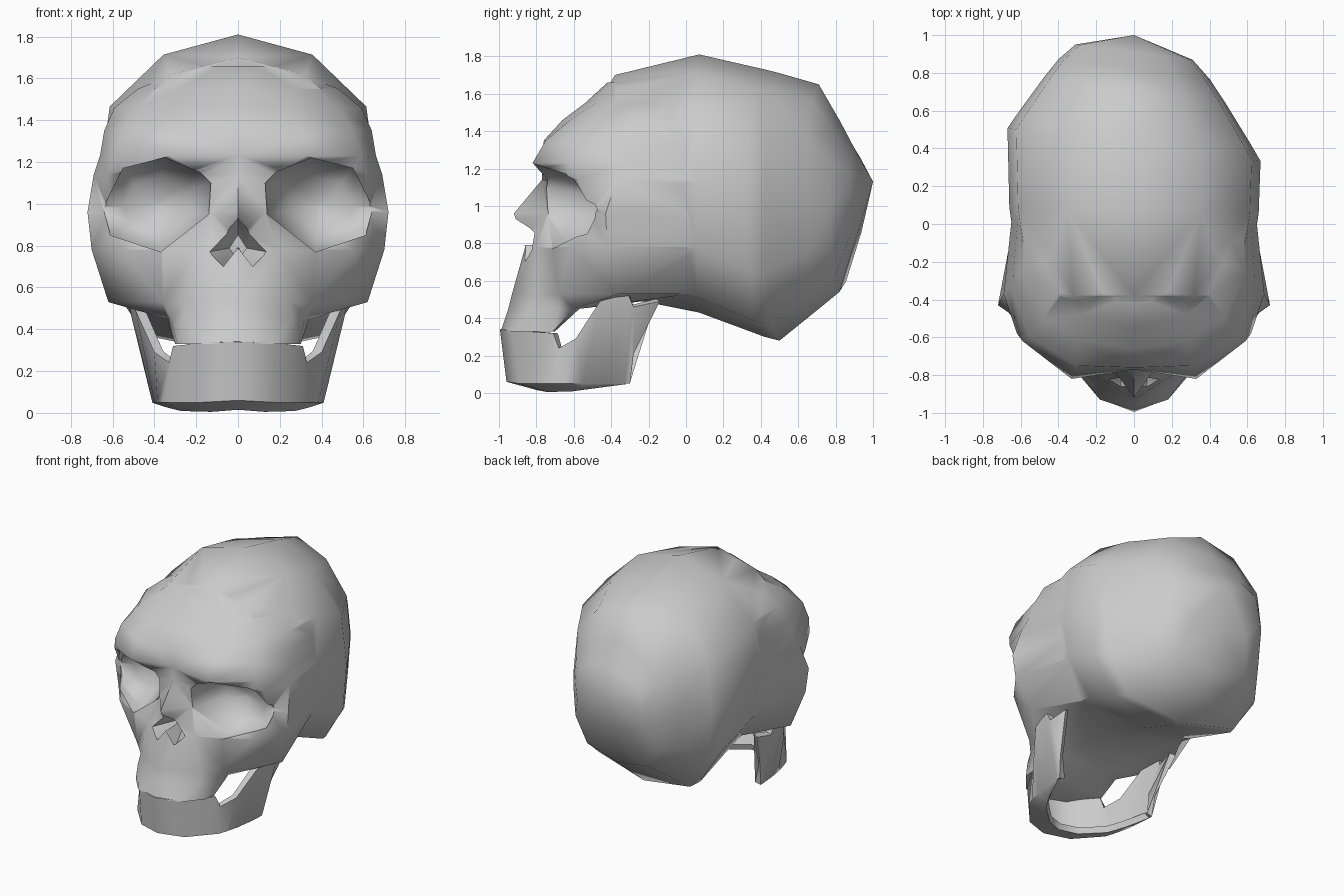
import bpy
import bmesh
import math
from mathutils import Vector

old = bpy.data.objects.get("Cube")
if old:
    bpy.data.objects.remove(old, do_unlink=True)

bone = bpy.data.materials.new("bone_grey")
bone.use_nodes = True
colour = (0.6, 0.6, 0.6, 1)
bone.diffuse_color = colour
bone.node_tree.nodes["Principled BSDF"].inputs["Base Color"].default_value = colour


def make_object(name, bm):
    """Turn a bmesh into a linked object with the bone material."""
    mesh = bpy.data.meshes.new(name)
    bm.to_mesh(mesh)
    bm.free()
    mesh.materials.append(bone)
    obj = bpy.data.objects.new(name, mesh)
    bpy.context.collection.objects.link(obj)
    return obj


def mirror_ring(half):
    """Close a half outline whose first and last points lie on x = 0."""
    return half + [(-x, y, z) for x, y, z in half[-2:0:-1]]


def skew_back(ring):
    """The back of the cranium reaches further back on its right side."""
    return [(x, y - .13 * x * min(1, max(0, y) / .4), z) for x, y, z in ring]


def loft(name, rings):
    """Bridge rings of equal length and cap both ends."""
    bm = bmesh.new()
    loops = [[bm.verts.new(p) for p in ring] for ring in rings]
    n = len(loops[0])
    for low, high in zip(loops, loops[1:]):
        for i in range(n):
            j = (i + 1) % n
            bm.faces.new((low[i], low[j], high[j], high[i]))
    bm.faces.new(loops[0])
    bm.faces.new(loops[-1])
    bmesh.ops.remove_doubles(bm, verts=bm.verts, dist=0.002)
    bmesh.ops.triangulate(bm, faces=bm.faces)
    bmesh.ops.recalc_face_normals(bm, faces=bm.faces)
    return make_object(name, bm)


def activate(obj):
    bpy.ops.object.select_all(action="DESELECT")
    obj.select_set(True)
    bpy.context.view_layer.objects.active = obj


def boolean(target, tool, operation):
    """Apply a boolean and discard the tool."""
    tool.hide_render = True
    mod = target.modifiers.new("boolean", "BOOLEAN")
    mod.operation = operation
    mod.solver = "EXACT"
    mod.object = tool
    activate(target)
    bpy.ops.object.modifier_apply(modifier=mod.name)
    bpy.data.objects.remove(tool, do_unlink=True)


# Cranium: one rounded half section, scaled along y
section = [(0, 1), (.54, .93), (.93, .75), (1, .5), (.95, .25), (.68, .06), (0, 0)]
# y, top, bottom, half width
stations = [(-.5, 1.5, .65, .42), (-.38, 1.7, .52, .59), (.07, 1.81, .43, .66),
            (.42, 1.73, .3, .67), (.5, 1.71, .28, .62), (.71, 1.65, .45, .48),
            (.82, 1.46, .54, .4), (.91, 1.29, .83, .31), (1, 1.13, 1.13, 0)]
skull = loft("skull", [
    skew_back(mirror_ring([(x * w, y, low + h * (top - low)) for x, h in section]))
    for y, top, low, w in stations])

# Face: horizontal half outlines from forehead down to the upper teeth,
# each fading back into the cranium
# z, centre y, inner, outer, side and rear points, back y
levels = [
    (1.66, -.42, (.09, -.41), (.17, -.37), (.2, -.22), (.2, 0), .1),
    (1.55, -.54, (.28, -.48), (.4, -.37), (.48, -.2), (.45, .1), .1),
    (1.46, -.66, (.28, -.62), (.48, -.5), (.59, -.25), (.57, .1), .1),
    (1.35, -.76, (.31, -.75), (.55, -.6), (.64, -.28), (.61, .1), .1),
    (1.23, -.77, (.33, -.82), (.59, -.62), (.66, -.32), (.63, .1), .1),
    (1.14, -.77, (.17, -.74), (.62, -.58), (.69, -.37), (.64, .1), .1),
    (.96, -.92, (.13, -.74), (.62, -.5), (.72, -.43), (.62, .1), .1),
    (.78, -.86, (.2, -.8), (.55, -.62), (.7, -.42), (.59, .1), .1),
    (.53, -.93, (.25, -.8), (.36, -.68), (.62, -.36), (.4, .03), .1),
    (.45, -.95, (.26, -.82), (.32, -.68), (.34, -.6), (.2, -.57), -.57),
    (.33, -.99, (.18, -.93), (.29, -.8), (.3, -.71), (.2, -.7), -.7)]
face = loft("face", [
    mirror_ring([(x, y, z) for x, y in ((0, front), *points, (0, back))])
    for z, front, *points, back in levels])
boolean(skull, face, "UNION")

# Eye sockets: angular openings that narrow toward the back
rim = [(.13, 1.1), (.18, 1.15), (.35, 1.22), (.55, 1.17),
       (.645, .98), (.61, .85), (.37, .77), (.14, .95)]
for s in (1, -1):
    socket = loft("eye_socket", [
        [(s * x, -1.1, z) for x, z in rim],
        [(s * x, -.8 + .5 * x, z) for x, z in rim],
        [(s * (.4 + (x - .4) * .6), -.5 + .08 * x, .99 + (z - .99) * .6) for x, z in rim],
        [(s * (.4 + (x - .4) * .1), -.43, .99 + (z - .99) * .1) for x, z in rim]])
    boolean(skull, socket, "DIFFERENCE")

# Nose: upturned heart opening with a central spine
hole = mirror_ring([(0, .93, 0), (.14, .77, 0), (.07, .7, 0), (0, .79, 0)])
cutter = loft("nose_cutter", [
    [(x, -1.1, z) for x, z, _ in hole],
    [(x, -.83, z) for x, z, _ in hole],
    [(x * .3, -.68, .8 + (z - .8) * .4) for x, z, _ in hole]])
boolean(skull, cutter, "DIFFERENCE")

# Lower jaw: a thin wall of lower and upper edge points, centre to hinge
wall = [
    ((0, -.96, .06), (0, -.995, .34)),
    ((.18, -.89, .05), (.17, -.93, .335)),
    ((.34, -.71, .05), (.31, -.71, .32)),
    ((.36, -.65, .05), (.33, -.68, .24)),
    ((.385, -.55, .05), (.4, -.59, .29)),
    ((.4, -.44, .05), (.49, -.46, .49)),
    ((.41, -.33, .05), (.52, -.31, .53)),
    ((.41, -.3, .05), (.51, -.28, .46)),
    ((.42, -.28, .21), (.49, -.14, .49))]
flip = Vector((-1, 1, 1))
full = [[Vector(p) * flip for p in pair] for pair in wall[:0:-1]]
full += [[Vector(p) for p in pair] for pair in wall]
bm = bmesh.new()
rows = []
for low, high in full:
    # the underside turns inward and slightly down as a keel
    reach = max(0, -.3 - low.y)
    keel = Vector((low.x * (1 - .5 * reach), low.y + .25 * reach, low.z - .1 * min(reach, .45)))
    rows.append([bm.verts.new(p) for p in (keel, low, high)])
for i, (a, b) in enumerate(zip(rows, rows[1:])):
    bm.faces.new((a[1], b[1], b[2], a[2]))
    if 2 <= i < len(rows) - 3:
        bm.faces.new((a[0], b[0], b[1], a[1]))
bmesh.ops.remove_doubles(bm, verts=bm.verts, dist=0.001)
bmesh.ops.delete(bm, geom=[v for v in bm.verts if not v.link_faces], context="VERTS")
jaw = make_object("lower_jaw", bm)
shell = jaw.modifiers.new("thickness", "SOLIDIFY")
shell.thickness = 0.045
shell.offset = -1
activate(jaw)
bpy.ops.object.modifier_apply(modifier=shell.name)

# Smooth surfaces with crisp rims
for obj in (skull, jaw):
    activate(obj)
    bpy.ops.object.shade_smooth_by_angle(angle=math.radians(62))
